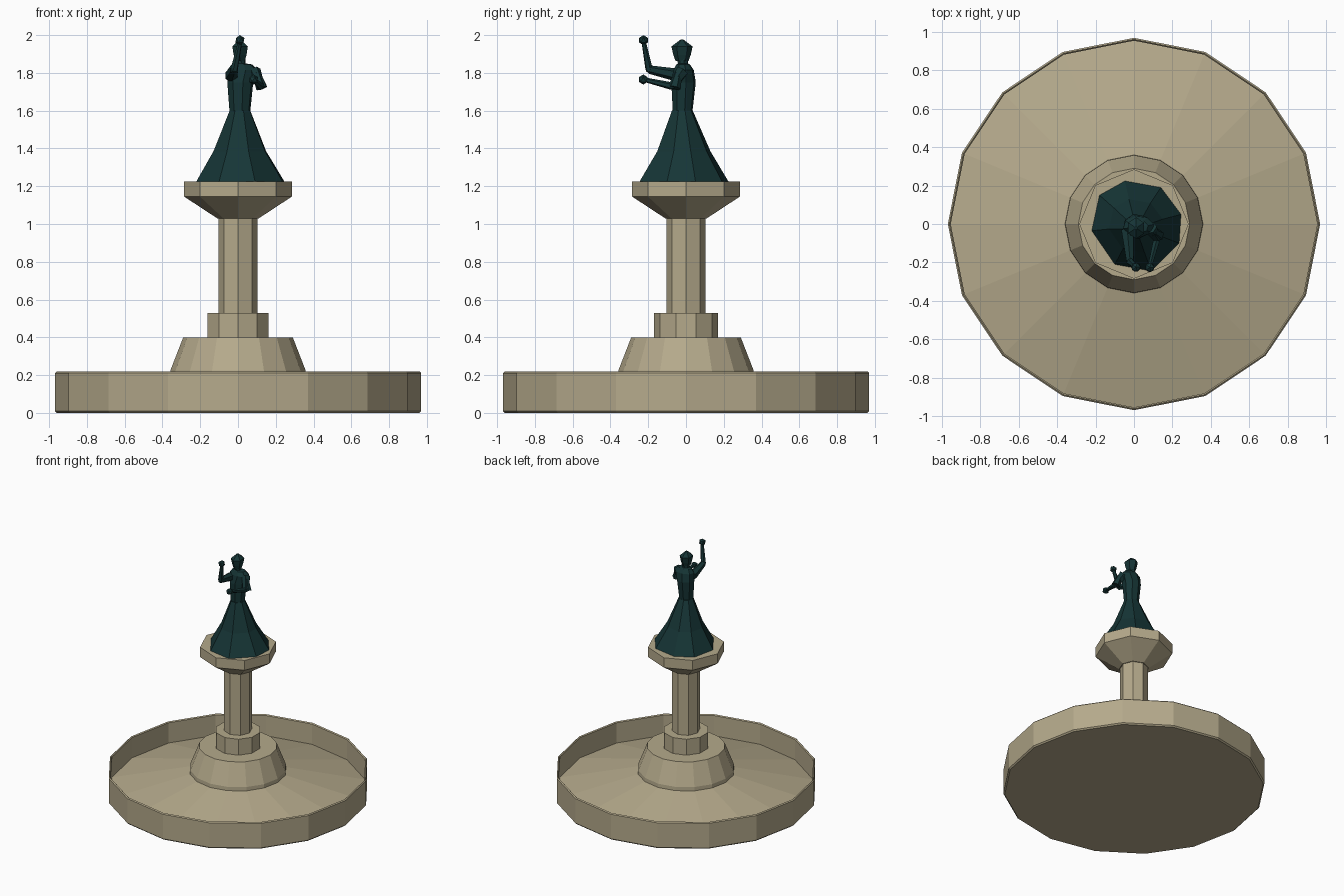
import bpy, bmesh
from math import sin, cos, pi
from mathutils import Vector, Matrix

if "Cube" in bpy.data.objects:
    bpy.data.objects.remove(bpy.data.objects["Cube"])


def material(name, rgb):
    m = bpy.data.materials.new(name)
    m.diffuse_color = (*rgb, 1)
    m.use_nodes = True
    m.node_tree.nodes["Principled BSDF"].inputs["Base Color"].default_value = m.diffuse_color
    return m


STONE = material("stone", (0.46, 0.40, 0.26))
BRONZE = material("bronze", (0.008, 0.036, 0.037))


def finish(name, bm, mat):
    bmesh.ops.recalc_face_normals(bm, faces=bm.faces)
    me = bpy.data.meshes.new(name)
    bm.to_mesh(me)
    bm.free()
    me.materials.append(mat)
    ob = bpy.data.objects.new(name, me)
    bpy.context.collection.objects.link(ob)
    return ob


def loft(name, rings, mat):
    """Skin a stack of equal-length point rings and cap both ends."""
    bm = bmesh.new()
    loops = [[bm.verts.new(p) for p in ring] for ring in rings]
    n = len(loops[0])
    for a, b in zip(loops, loops[1:]):
        for i in range(n):
            j = (i + 1) % n
            bm.faces.new((a[i], a[j], b[j], b[i]))
    bm.faces.new(loops[0][::-1])
    bm.faces.new(loops[-1])
    return finish(name, bm, mat)


def ring(n, z, rx, ry=None, cx=0, cy=0, phase=-pi / 2):
    ry = rx if ry is None else ry
    return [(cx + rx * cos(phase + 2 * pi * i / n),
             cy + ry * sin(phase + 2 * pi * i / n), z) for i in range(n)]


def turned(name, n, profile, mat=STONE):
    return loft(name, [ring(n, z, r) for r, z in profile], mat)


def limb(name, a, b, r1, r2):
    a, b = Vector(a), Vector(b)
    d = b - a
    bm = bmesh.new()
    mat = Matrix.Translation((a + b) / 2) @ d.to_track_quat('Z', 'Y').to_matrix().to_4x4()
    bmesh.ops.create_cone(bm, cap_ends=True, segments=6, radius1=r1, radius2=r2,
                          depth=d.length, matrix=mat)
    return finish(name, bm, BRONZE)


def ball(name, c, r):
    bm = bmesh.new()
    bmesh.ops.create_icosphere(bm, subdivisions=1, radius=r, matrix=Matrix.Translation(c))
    return finish(name, bm, BRONZE)


# Basin with a thin rim and a floor rising to the middle
turned("basin", 16, [(0.96, 0), (0.97, 0.01), (0.97, 0.21), (0.962, 0.218),
                     (0.955, 0.21), (0.955, 0.045), (0.34, 0.2)])

# Pedestal, plinth, column and flared capital
turned("pedestal", 16, [(0.36, 0.19), (0.358, 0.225), (0.29, 0.4)])
turned("plinth", 10, [(0.17, 0.395), (0.17, 0.53)])
turned("column", 8, [(0.104, 0.525), (0.104, 1.035)])
turned("capital", 8, [(0.11, 1.03), (0.285, 1.145), (0.285, 1.225)])

# Skirt: slightly irregular hem scaled up to the waist
hem = [(0.245, 0.05), (0.14, 0.19), (-0.047, 0.224), (-0.18, 0.15),
       (-0.22, -0.035), (-0.1, -0.21), (0.09, -0.245), (0.235, -0.1)]


def skirt_ring(z, k, cx, cy):
    return [(cx + k * (x - 0.01), cy + k * (y + 0.005), z) for x, y in hem]


loft("skirt", [skirt_ring(1.226, 1, 0.01, -0.005), skirt_ring(1.385, 0.6, 0.008, -0.008),
               skirt_ring(1.6, 0.235, 0.01, -0.018)], BRONZE)

# Torso with shoulders and neck
loft("torso", [ring(8, z, rx, ry, cx, cy, 0.2) for z, rx, ry, cx, cy in [
    (1.595, 0.056, 0.053, 0.01, -0.018),
    (1.75, 0.07, 0.066, 0.012, -0.013),
    (1.815, 0.082, 0.055, 0.024, -0.013),
    (1.845, 0.055, 0.036, 0.02, -0.015),
    (1.85, 0.028, 0.028, 0.012, -0.016),
    (1.885, 0.028, 0.028, 0.011, -0.018)]], BRONZE)

# Head
loft("head", [ring(6, z, r * 0.85, r, 0.011, -0.021) for z, r in [
    (1.862, 0.034), (1.895, 0.046), (1.94, 0.056), (1.976, 0.008)]], BRONZE)

# Raised arm and outstretched arm, each with a hand
arms = {
    "raised": ((-0.035, -0.03, 1.785), (-0.02, -0.195, 1.818), (0.01, -0.223, 1.96), (0.01, -0.225, 1.973)),
    "lowered": ((0.085, -0.02, 1.81), (0.12, -0.075, 1.73), (0.083, -0.22, 1.764), (0.082, -0.226, 1.765)),
}
for name, (shoulder, elbow, wrist, hand) in arms.items():
    limb(name + "_upper_arm", shoulder, elbow, 0.036, 0.022)
    limb(name + "_forearm", elbow, wrist, 0.02, 0.012)
    ball(name + "_elbow", elbow, 0.021)
    ball(name + "_hand", hand, 0.027)

# Loose sleeve end hanging from the lowered arm
limb("sleeve", (0.10, -0.04, 1.80), (0.125, -0.06, 1.72), 0.02, 0.033)
